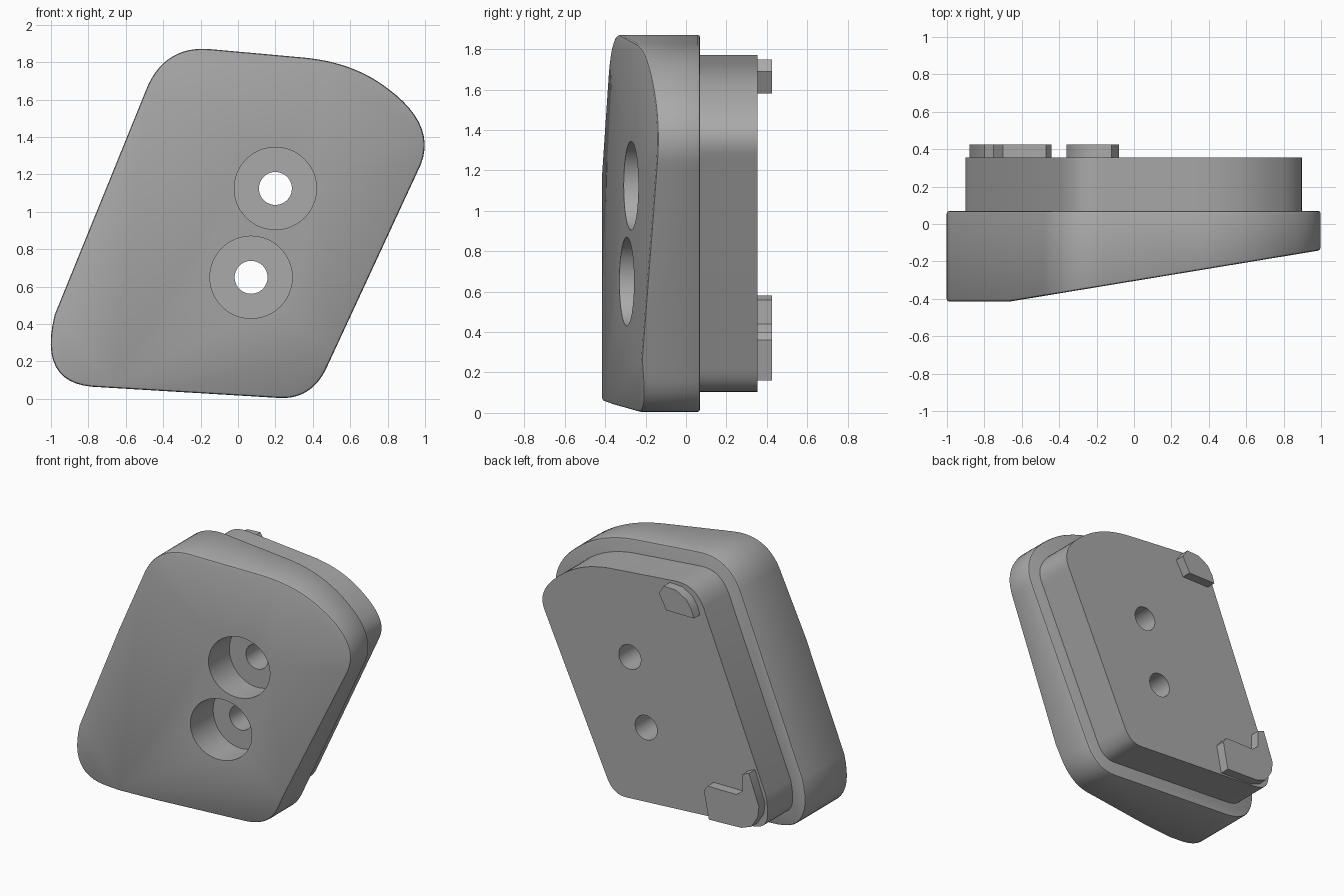
import bpy, bmesh, math
from mathutils import Vector

cube = bpy.data.objects.get("Cube")
if cube:
    bpy.data.objects.remove(cube, do_unlink=True)

grey = bpy.data.materials.new("plain grey")
grey.use_nodes = True
COLOUR = (0.4, 0.4, 0.4, 1)
grey.diffuse_color = COLOUR
grey.node_tree.nodes["Principled BSDF"].inputs["Base Color"].default_value = COLOUR

BACK = 0.07        # rear of the main body
PLUG_BACK = 0.355  # rear of the plug
HOLES = [(0.2, 1.125), (0.07, 0.65)]


def front_y(x):
    return -0.305 + 0.165 * x


def rounded_outline(corners, steps=12):
    """Join curved corners given as (start, control, end) in x, z."""
    pts = []
    for a, b, c in corners:
        a, b, c = Vector(a), Vector(b), Vector(c)
        for i in range(steps + 1):
            t = i / steps
            p = a * (1 - t) ** 2 + b * 2 * t * (1 - t) + c * t * t
            if not pts or (p - pts[-1]).length > 1e-4:
                pts.append(p)
    return pts


def inset(pts, d):
    """Shift a counter-clockwise outline inwards."""
    out = []
    for i, p in enumerate(pts):
        t = ((p - pts[i - 1]).normalized()
             + (pts[(i + 1) % len(pts)] - p).normalized()).normalized()
        out.append(p + Vector((-t.y, t.x)) * d)
    return out


def prism(name, pts, y0, y1, cuts=()):
    """Extrude an x, z outline along y, then trim it with planes."""
    bm = bmesh.new()
    face = bm.faces.new([bm.verts.new((p[0], y0, p[1])) for p in pts])
    new = bmesh.ops.extrude_face_region(bm, geom=[face])["geom"]
    bmesh.ops.translate(bm, vec=(0, y1 - y0, 0),
                        verts=[v for v in new if isinstance(v, bmesh.types.BMVert)])
    for co, normal in cuts:
        geom = bm.verts[:] + bm.edges[:] + bm.faces[:]
        res = bmesh.ops.bisect_plane(bm, geom=geom, plane_co=co, plane_no=normal,
                                     clear_outer=True, dist=1e-5)
        edges = [e for e in res["geom_cut"] if isinstance(e, bmesh.types.BMEdge)]
        bmesh.ops.contextual_create(bm, geom=edges)
    bmesh.ops.recalc_face_normals(bm, faces=bm.faces[:])
    mesh = bpy.data.meshes.new(name)
    bm.to_mesh(mesh)
    bm.free()
    mesh.materials.append(grey)
    obj = bpy.data.objects.new(name, mesh)
    bpy.context.collection.objects.link(obj)
    return obj


def select(obj):
    bpy.ops.object.select_all(action='DESELECT')
    obj.select_set(True)
    bpy.context.view_layer.objects.active = obj


def apply(obj, mod):
    select(obj)
    bpy.ops.object.modifier_apply(modifier=mod.name)


def bevel(obj, width):
    mod = obj.modifiers.new("soft edge", 'BEVEL')
    mod.width = width
    mod.segments = 2
    mod.limit_method = 'ANGLE'
    mod.angle_limit = math.radians(40)
    apply(obj, mod)


def drill(obj, x, z, radius, y0, y1):
    n = 48
    ring = [(x + radius * math.cos(2 * math.pi * i / n),
             z + radius * math.sin(2 * math.pi * i / n)) for i in range(n)]
    cutter = prism("hole_cutter", ring, y0, y1)
    cutter.hide_render = True
    mod = obj.modifiers.new("hole", 'BOOLEAN')
    mod.operation = 'DIFFERENCE'
    mod.solver = 'EXACT'
    mod.object = cutter
    apply(obj, mod)
    bpy.data.objects.remove(cutter, do_unlink=True)


outline = rounded_outline([
    ((-0.98, 0.45), (-1.07, 0.09), (-0.78, 0.065)),
    ((0.22, 0.005), (0.40, -0.005), (0.48, 0.18)),
    ((0.96, 1.215), (1.085, 1.45), (0.80, 1.66)),
    ((0.80, 1.66), (0.62, 1.80), (0.35, 1.825)),
    ((-0.15, 1.87), (-0.38, 1.89), (-0.48, 1.68)),
])

# Main body: sloping front, flattened thick side, shallow dip at the lower edge
a = Vector((-0.4, front_y(-0.4), 0.045))
b = Vector((0.5, front_y(0.5), 0.26))
c = Vector((0.1, -0.262, 0.0))
dip = (b - a).cross(c - a).normalized()
if dip.y > 0:
    dip.negate()
body = prism("main_body", outline, -0.6, BACK, [
    ((0, front_y(0), 0), Vector((0.165, -1, 0)).normalized()),
    ((0, -0.415, 0), (0, -1, 0)),
    (a, dip),
])
bevel(body, 0.014)

# Raised plug on the back
plug = prism("back_plug", inset(outline, 0.1), BACK - 0.01, PLUG_BACK)

# Counterbored screw holes
for x, z in HOLES:
    drill(body, x, z, 0.22, -0.7, -0.07)
    for part in (body, plug):
        drill(part, x, z, 0.088, -0.65, 0.6)

# Locating tabs on the back of the plug
upper_tab = prism("upper_tab", [
    (-0.36, 1.58), (-0.14, 1.58), (-0.08, 1.69), (-0.12, 1.75),
    (-0.22, 1.745), (-0.30, 1.70), (-0.34, 1.64)], PLUG_BACK - 0.01, 0.425)
lower_tab = prism("lower_tab", [
    (-0.88, 0.36), (-0.87, 0.28), (-0.82, 0.20), (-0.74, 0.17), (-0.48, 0.16),
    (-0.44, 0.36), (-0.47, 0.40), (-0.70, 0.40), (-0.75, 0.44),
    (-0.75, 0.56), (-0.80, 0.58)], PLUG_BACK - 0.01, 0.425)

for part in (body, plug, upper_tab, lower_tab):
    select(part)
    bpy.ops.object.shade_smooth_by_angle(angle=math.radians(30))
